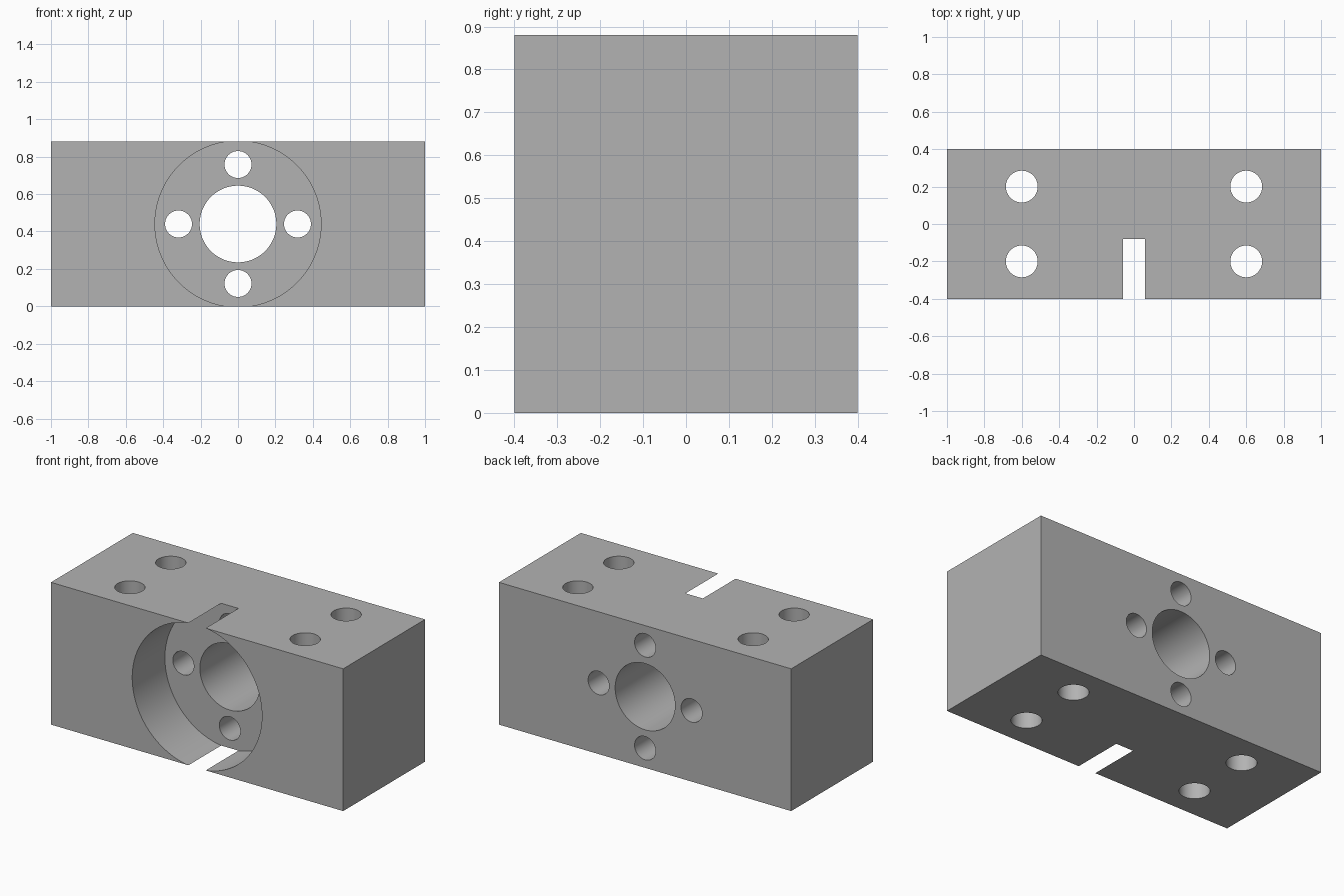
import bpy
import math

WIDTH, DEPTH, HEIGHT = 2.0, 0.8, 0.88
MID = HEIGHT / 2

cube = bpy.data.objects.get("Cube")
if cube:
    bpy.data.objects.remove(cube, do_unlink=True)

# Plain grey metal
grey = bpy.data.materials.new("grey metal")
grey.use_nodes = True
colour = (0.45, 0.45, 0.45, 1)
grey.diffuse_color = colour
grey.node_tree.nodes["Principled BSDF"].inputs["Base Color"].default_value = colour

# Rectangular block
bpy.ops.mesh.primitive_cube_add(size=1, location=(0, 0, MID))
block = bpy.context.object
block.name = "mounting_block"
block.scale = (WIDTH, DEPTH, HEIGHT)
bpy.ops.object.transform_apply(location=True, rotation=False, scale=True)
block.data.materials.append(grey)


def drill(radius, length, location, along_y=False, sides=96):
    """Cut a round hole centred at location through the block."""
    bpy.ops.mesh.primitive_cylinder_add(
        vertices=sides, radius=radius, depth=length, location=location,
        rotation=(math.pi / 2 if along_y else 0, 0, 0))
    cutter = bpy.context.object
    cutter.name = "hole_cutter"
    cutter.hide_render = True
    cutter.data.materials.append(grey)
    bpy.context.view_layer.objects.active = block
    cut = block.modifiers.new("hole", "BOOLEAN")
    cut.operation = "DIFFERENCE"
    cut.solver = "EXACT"
    cut.object = cutter
    bpy.ops.object.modifier_apply(modifier=cut.name)
    bpy.data.objects.remove(cutter, do_unlink=True)


# Wide front recess, just breaking out through the top and bottom as slots
recess_floor = -0.08
recess_radius = math.hypot(MID, 0.06)
drill(recess_radius, 1.0, (0, recess_floor - 0.5, MID), True, 128)

# Central bore and its ring of four bolt holes
drill(0.205, 2, (0, 0, MID), True)
for i in range(4):
    a = i * math.pi / 2
    drill(0.072, 2, (0.318 * math.cos(a), 0, MID + 0.318 * math.sin(a)), True)

# Four vertical mounting holes
for x in (-0.6, 0.6):
    for y in (-0.2, 0.2):
        drill(0.085, 2, (x, y, MID))

# Smooth hole walls with crisp edges
bpy.ops.object.select_all(action="DESELECT")
block.select_set(True)
bpy.context.view_layer.objects.active = block
bpy.ops.object.shade_smooth_by_angle(angle=math.radians(5))
